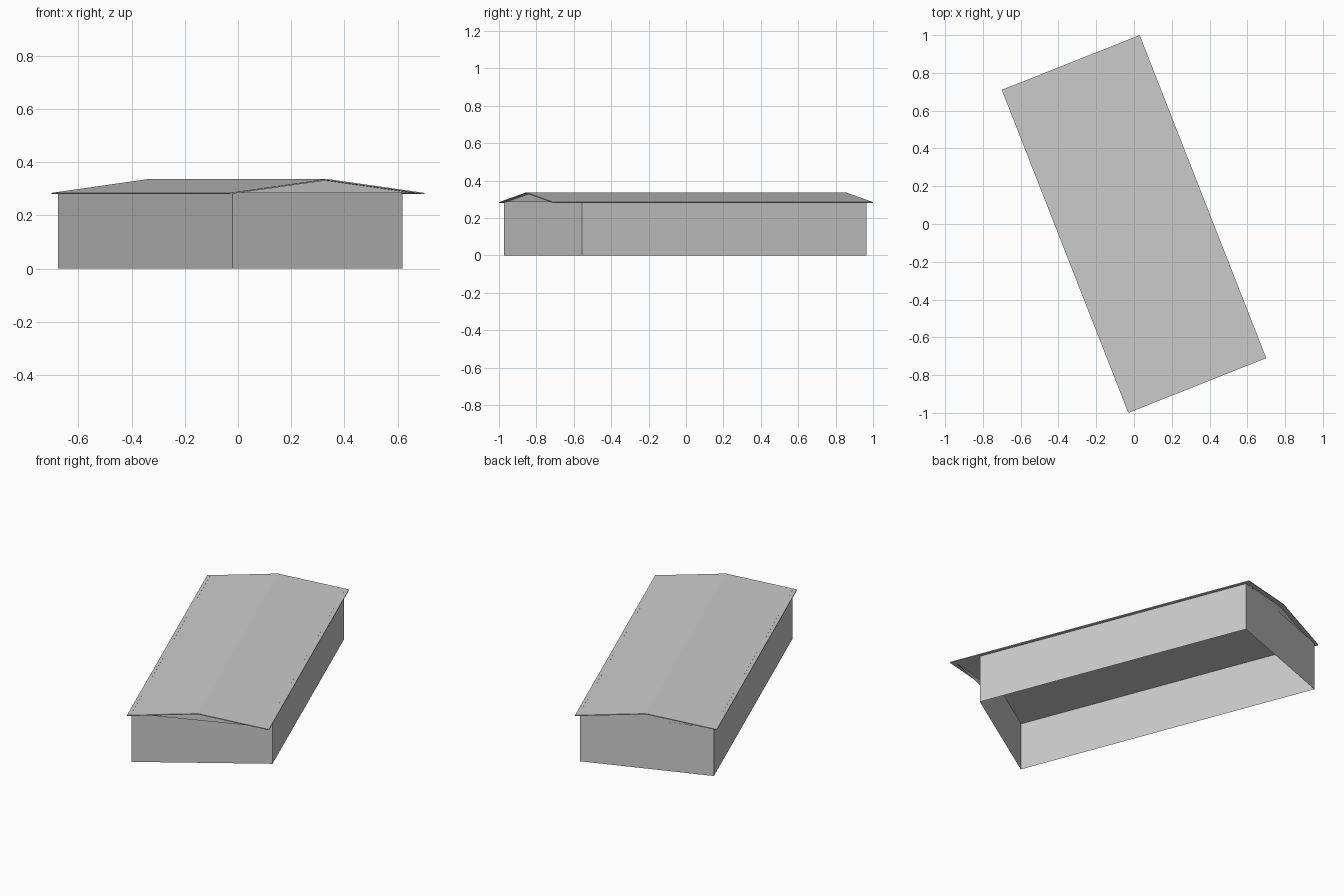
import bpy
import bmesh
from mathutils import Vector

cube = bpy.data.objects.get("Cube")
if cube:
    bpy.data.objects.remove(cube, do_unlink=True)

grey = bpy.data.materials.new("light_grey")
grey.use_nodes = True
colour = (0.604, 0.604, 0.604, 1)
grey.diffuse_color = colour
grey.node_tree.nodes["Principled BSDF"].inputs["Base Color"].default_value = colour

EAVE, RIDGE, WALL_TOP, SHEET = 0.285, 0.337, 0.288, 0.005


def make(name, faces):
    """Build one object from lists of face corners, welding shared corners."""
    bm = bmesh.new()
    for corners in faces:
        bm.faces.new([bm.verts.new(c) for c in corners])
    bmesh.ops.remove_doubles(bm, verts=bm.verts, dist=0.0001)
    bmesh.ops.recalc_face_normals(bm, faces=bm.faces)
    mesh = bpy.data.meshes.new(name)
    bm.to_mesh(mesh)
    bm.free()
    mesh.materials.append(grey)
    obj = bpy.data.objects.new(name, mesh)
    bpy.context.collection.objects.link(obj)
    return obj


def at(p, z):
    return Vector((p[0], p[1], z))


# Plan corners: front, right, back, left
roof = [Vector(p) for p in ((-0.03, -1.0), (0.70, -0.71), (0.03, 1.0), (-0.70, 0.71))]
wall = [Vector(p) for p in ((-0.02, -0.973), (0.617, -0.557), (0.022, 0.965), (-0.677, 0.705))]

# Walls: open shell without a floor, front end set back at a slant
make("walls", [
    [at(a, 0), at(b, 0), at(b, WALL_TOP), at(a, WALL_TOP)]
    for a, b in zip(wall, wall[1:] + wall[:1])
])

# Roof: two thin sloping sheets meeting at the ridge
front_mid, back_mid = (roof[0] + roof[1]) / 2, (roof[2] + roof[3]) / 2
faces = []
for drop in (0, SHEET):
    ridge = [at(front_mid, RIDGE - drop), at(back_mid, RIDGE - drop)]
    for f, b in ((roof[0], roof[3]), (roof[1], roof[2])):
        faces.append([at(f, EAVE - drop), ridge[0], ridge[1], at(b, EAVE - drop)])
for a, b, za, zb in (
    (roof[0], roof[3], EAVE, EAVE), (roof[1], roof[2], EAVE, EAVE),
    (roof[0], front_mid, EAVE, RIDGE), (front_mid, roof[1], RIDGE, EAVE),
    (roof[2], back_mid, EAVE, RIDGE), (back_mid, roof[3], RIDGE, EAVE),
):
    faces.append([at(a, za), at(b, zb), at(b, zb - SHEET), at(a, za - SHEET)])
make("roof", faces)

# Gables: triangles just inside each roof end
along = (back_mid - front_mid).normalized() * 0.025
for name, a, b, shift in (("front_gable", roof[0], roof[1], along),
                          ("back_gable", roof[2], roof[3], -along)):
    mid = (a + b) / 2 + shift
    ends = [p + shift + (mid - p - shift) * 0.06 for p in (a, b)]
    make(name, [[at(ends[0], EAVE), at(ends[1], EAVE), at(mid, RIDGE - SHEET / 2)]])
